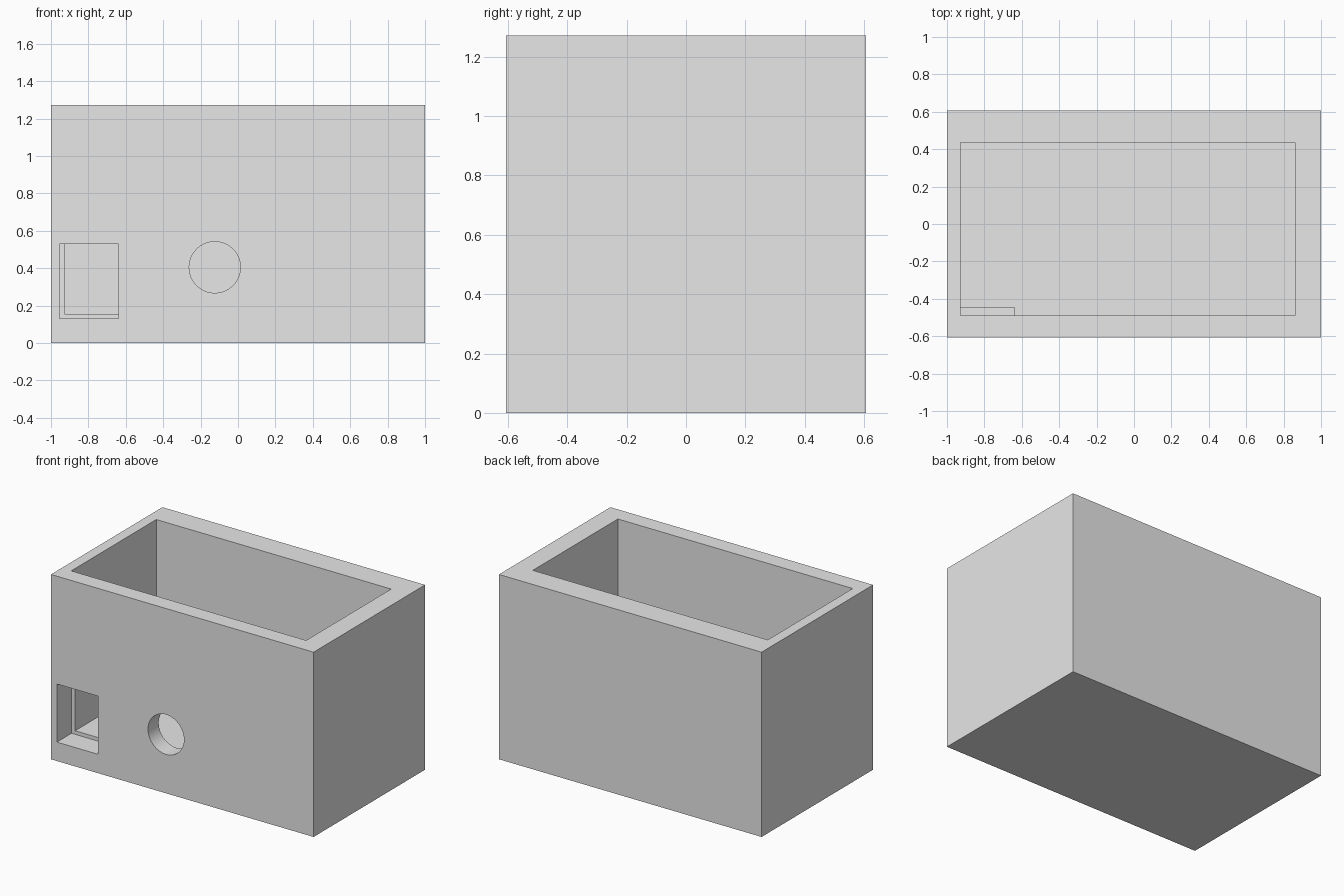
import bpy
from mathutils import Vector
from math import pi, radians

old = bpy.data.objects.get("Cube")
if old:
    bpy.data.objects.remove(old, do_unlink=True)

# One plain grey for the whole body
grey = bpy.data.materials.new("light_grey")
grey.use_nodes = True
colour = (0.8, 0.8, 0.8, 1)
grey.diffuse_color = colour
for node in grey.node_tree.nodes:
    if node.type == "BSDF_PRINCIPLED":
        node.inputs["Base Color"].default_value = colour


def box(name, low, high):
    """Box between two opposite corners."""
    low, high = Vector(low), Vector(high)
    bpy.ops.mesh.primitive_cube_add(size=1)
    obj = bpy.context.object
    obj.name = name
    for v in obj.data.vertices:
        v.co = (low + high) / 2 + v.co * (high - low)
    obj.data.materials.append(grey)
    return obj


def cut(target, cutter):
    """Subtract the cutter, then discard it."""
    cutter.hide_render = True
    mod = target.modifiers.new("cut", "BOOLEAN")
    mod.operation = "DIFFERENCE"
    mod.solver = "EXACT"
    mod.object = cutter
    bpy.context.view_layer.objects.active = target
    bpy.ops.object.modifier_apply(modifier=mod.name)
    bpy.data.objects.remove(cutter, do_unlink=True)


depth, height, floor = 0.606, 1.272, 0.155

# Outer block
body = box("open_box", (-1, -depth, 0), (1, depth, height))

# Main cavity, open at the top and off centre
cut(body, box("cavity", (-0.927, -0.49, floor), (0.862, 0.435, height + 0.2)))

# Square port, reaching slightly into the floor and the side wall
cut(body, box("port", (-0.955, -depth - 0.2, 0.13), (-0.64, -0.447, 0.53)))

# Round hole through the front wall
bpy.ops.mesh.primitive_cylinder_add(vertices=64, radius=0.137, depth=0.5,
                                    location=(-0.124, -depth, 0.405),
                                    rotation=(pi / 2, 0, 0))
hole = bpy.context.object
hole.name = "round_hole"
hole.data.materials.append(grey)
cut(body, hole)

# Smooth hole wall, sharp edges elsewhere
bpy.ops.object.select_all(action="DESELECT")
body.select_set(True)
bpy.context.view_layer.objects.active = body
bpy.ops.object.shade_smooth_by_angle(angle=radians(30))
